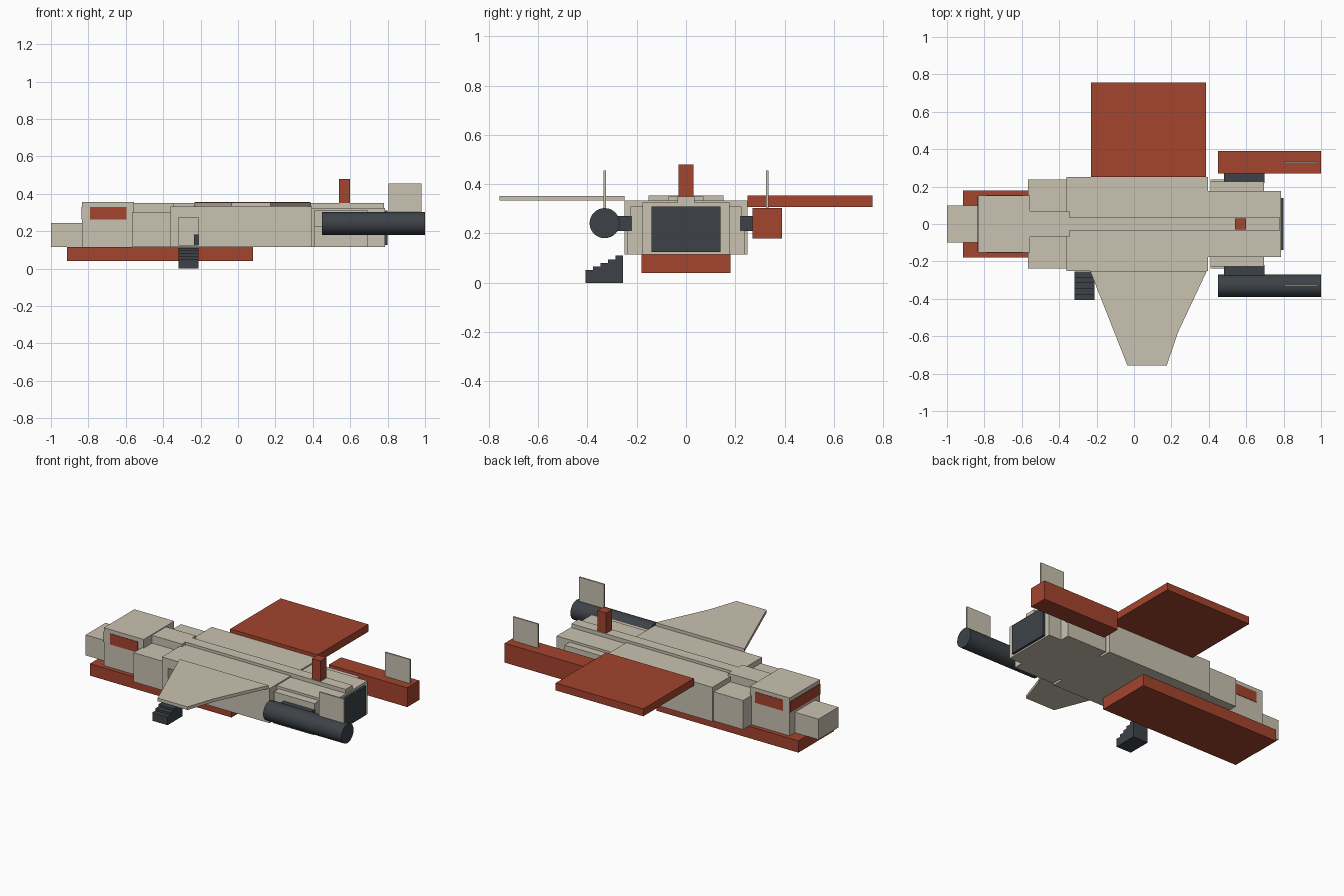
import bpy, bmesh, math
from mathutils import Matrix

cube = bpy.data.objects.get("Cube")
if cube:
    bpy.data.objects.remove(cube, do_unlink=True)


def material(name, rgb):
    m = bpy.data.materials.new(name)
    m.use_nodes = True
    m.diffuse_color = (*rgb, 1)
    m.node_tree.nodes["Principled BSDF"].inputs["Base Color"].default_value = (*rgb, 1)
    return m


BEIGE = material("hull beige", (0.59, 0.54, 0.44))
RED = material("rust red", (0.37, 0.058, 0.026))
DARK = material("dark grey", (0.047, 0.055, 0.065))


def finish(name, bm, mat):
    bmesh.ops.recalc_face_normals(bm, faces=bm.faces)
    mesh = bpy.data.meshes.new(name)
    bm.to_mesh(mesh)
    bm.free()
    mesh.materials.append(mat)
    ob = bpy.data.objects.new(name, mesh)
    bpy.context.collection.objects.link(ob)
    return ob


def box(name, mat, x, y, z):
    """Box from (low, high) pairs; a single y means symmetric about the centre."""
    if not isinstance(y, tuple):
        y = (-y, y)
    bm = bmesh.new()
    bmesh.ops.create_cube(bm, size=1)
    for v in bm.verts:
        v.co = [a[0] if c < 0 else a[1] for c, a in zip(v.co, (x, y, z))]
    return finish(name, bm, mat)


def prism(name, mat, points, offset):
    """Polygon extruded by an offset vector."""
    bm = bmesh.new()
    face = bm.faces.new([bm.verts.new(p) for p in points])
    new = bmesh.ops.extrude_face_region(bm, geom=[face])["geom"]
    bmesh.ops.translate(bm, vec=offset, verts=[g for g in new if isinstance(g, bmesh.types.BMVert)])
    return finish(name, bm, mat)


# Fuselage
box("nose", BEIGE, (-1, -0.83), 0.1, (0.115, 0.245))
box("cockpit", BEIGE, (-0.835, -0.555), 0.153, (0.115, 0.355))
box("neck", BEIGE, (-0.56, -0.345), 0.07, (0.2, 0.35))
box("shoulder", BEIGE, (-0.567, -0.35), 0.237, (0.115, 0.3))
body = box("main_body", BEIGE, (-0.36, 0.395), 0.25, (0.115, 0.333))
box("tail_body", BEIGE, (0.39, 0.785), 0.177, (0.115, 0.325))
box("spine", BEIGE, (-0.35, 0.78), 0.035, (0.3, 0.35))
box("tail_panel", DARK, (0.78, 0.8), 0.14, (0.125, 0.31))
box("belly_skid", RED, (-0.915, 0.08), 0.18, (0.04, 0.115))
box("antenna_post", RED, (0.54, 0.6), 0.03, (0.345, 0.48))

# Doorway cut into the body
cutter = box("door_cutter", BEIGE, (-0.317, -0.21), (-0.3, -0.17), (0.125, 0.272))
cutter.hide_render = True
cutter.hide_viewport = True
cut = body.modifiers.new("doorway", "BOOLEAN")
cut.operation = "DIFFERENCE"
cut.solver = "EXACT"
cut.object = cutter
box("door_console", DARK, (-0.234, -0.21), (-0.235, -0.17), (0.125, 0.182))

# Cockpit windows
box("windshield", RED, (-0.838, -0.833), 0.15, (0.262, 0.33))
for side, s in (("left", 1), ("right", -1)):
    def span(a, b):
        return tuple(sorted((s * a, s * b)))
    box(side + "_window", RED, (-0.79, -0.595), span(0.15, 0.156), (0.262, 0.33))
    # Tail sides, engine mounts and fins
    box(side + "_tail_base", BEIGE, (0.41, 0.695), span(0.17, 0.237), (0.115, 0.225))
    box(side + "_tail_shoulder", BEIGE, (0.41, 0.695), span(0.17, 0.226), (0.22, 0.31))
    box(side + "_engine_mount", DARK, (0.48, 0.697), span(0.22, 0.285), (0.21, 0.27))
    box(side + "_fin", BEIGE, (0.805, 0.98), span(0.325, 0.335), (0.25, 0.455))

# Engines
box("left_engine", RED, (0.45, 1), (0.27, 0.39), (0.18, 0.303))
bm = bmesh.new()
bmesh.ops.create_cone(bm, cap_ends=True, segments=32, radius1=0.061, radius2=0.061, depth=0.55,
                      matrix=Matrix.Translation((0.725, -0.33, 0.242)) @ Matrix.Rotation(math.pi / 2, 4, "Y"))
engine = finish("right_engine", bm, DARK)
bpy.context.view_layer.objects.active = engine
engine.select_set(True)
bpy.ops.object.shade_smooth_by_angle()

# Wings
box("left_wing", RED, (-0.23, 0.385), (0.25, 0.757), (0.308, 0.355))
outline = [(-0.235, -0.25), (-0.035, -0.757), (0.175, -0.757), (0.235, -0.58), (0.39, -0.25)]
prism("right_wing", BEIGE, [(x, y, 0.333) for x, y in outline], (0, 0, 0.02))

# Boarding steps
profile = [(-0.255, 0), (-0.407, 0)]
for i in range(5):
    y, z = -0.407 + 0.0304 * i, 0.052 + 0.0145 * i
    profile += [(y, z), (y + 0.0304, z)]
prism("boarding_steps", DARK, [(-0.317, y, z) for y, z in profile], (0.107, 0, 0))
